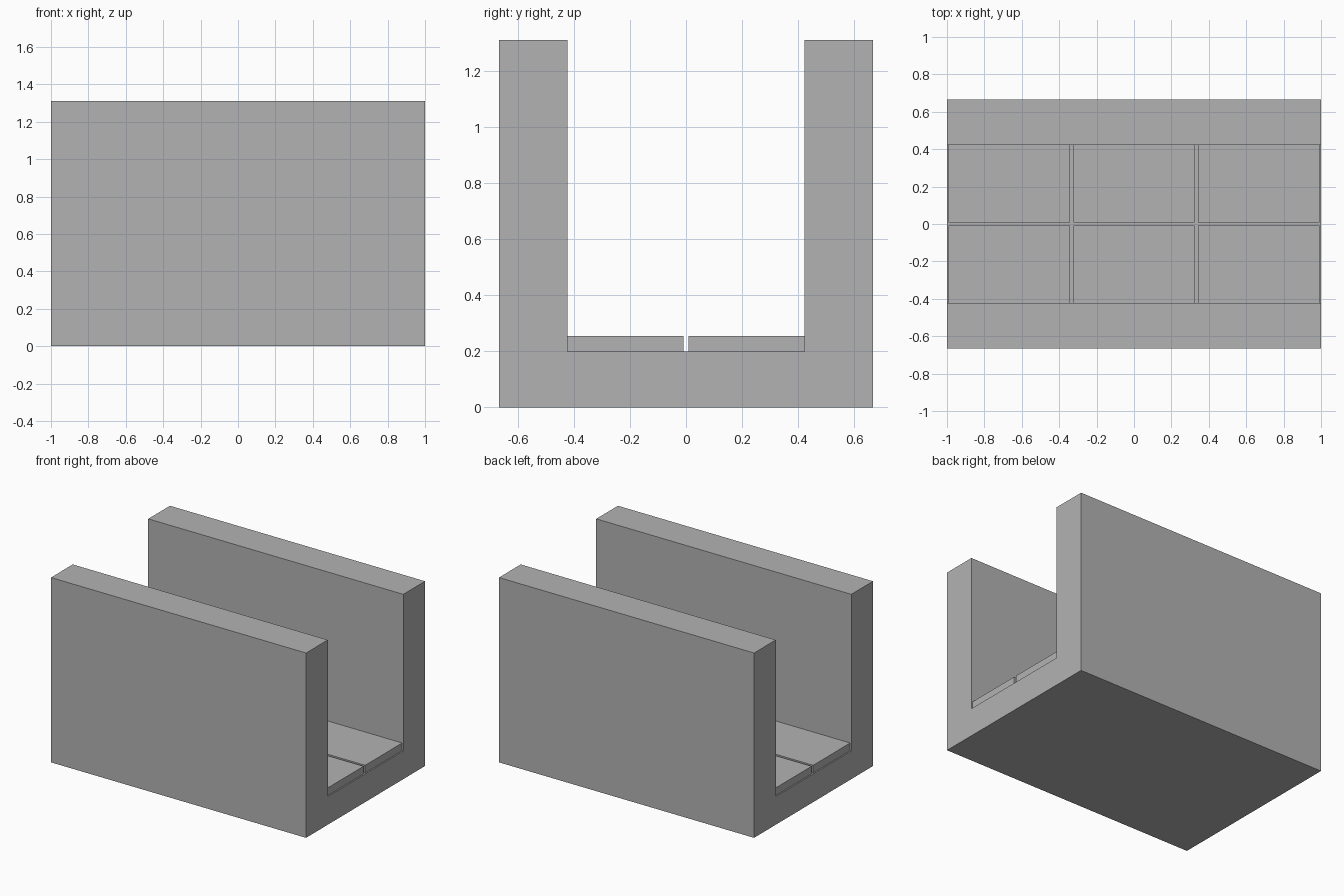
import bpy
import bmesh

cube = bpy.data.objects.get("Cube")
if cube:
    bpy.data.objects.remove(cube, do_unlink=True)

HALF_LENGTH, HALF_DEPTH, HEIGHT = 1.0, 0.666, 1.31
INNER, FLOOR = 0.423, 0.2
TILE_TOP, GAP = 0.254, 0.018

grey = bpy.data.materials.new("concrete_grey")
grey.use_nodes = True
colour = (0.45, 0.45, 0.45, 1)
grey.diffuse_color = colour
grey.node_tree.nodes["Principled BSDF"].inputs["Base Color"].default_value = colour


def extrude_profile(name, points, x0, x1):
    """Extrude a closed (y, z) profile along x."""
    bm = bmesh.new()
    face = bm.faces.new([bm.verts.new((x0, y, z)) for y, z in points])
    result = bmesh.ops.extrude_face_region(bm, geom=[face])
    moved = [v for v in result["geom"] if isinstance(v, bmesh.types.BMVert)]
    bmesh.ops.translate(bm, verts=moved, vec=(x1 - x0, 0, 0))
    bmesh.ops.recalc_face_normals(bm, faces=bm.faces)
    mesh = bpy.data.meshes.new(name)
    bm.to_mesh(mesh)
    bm.free()
    mesh.materials.append(grey)
    obj = bpy.data.objects.new(name, mesh)
    bpy.context.collection.objects.link(obj)
    return obj


# U-shaped channel: base with two tall side walls
half = [(HALF_DEPTH, 0), (HALF_DEPTH, HEIGHT), (INNER, HEIGHT), (INNER, FLOOR)]
extrude_profile("channel", half + [(-y, z) for y, z in reversed(half)],
                -HALF_LENGTH, HALF_LENGTH)

# Two rows of three floor slabs, separated by narrow joints
pitch = 2 * HALF_LENGTH / 3
for side, row in ((-1, "front"), (1, "back")):
    near, far = side * GAP / 2, side * INNER
    section = [(near, FLOOR), (far, FLOOR), (far, TILE_TOP), (near, TILE_TOP)]
    for i, column in enumerate(("right", "middle", "left")):
        centre = (i - 1) * pitch
        extrude_profile(f"floor_slab_{row}_{column}", section,
                        centre - (pitch - GAP) / 2, centre + (pitch - GAP) / 2)
